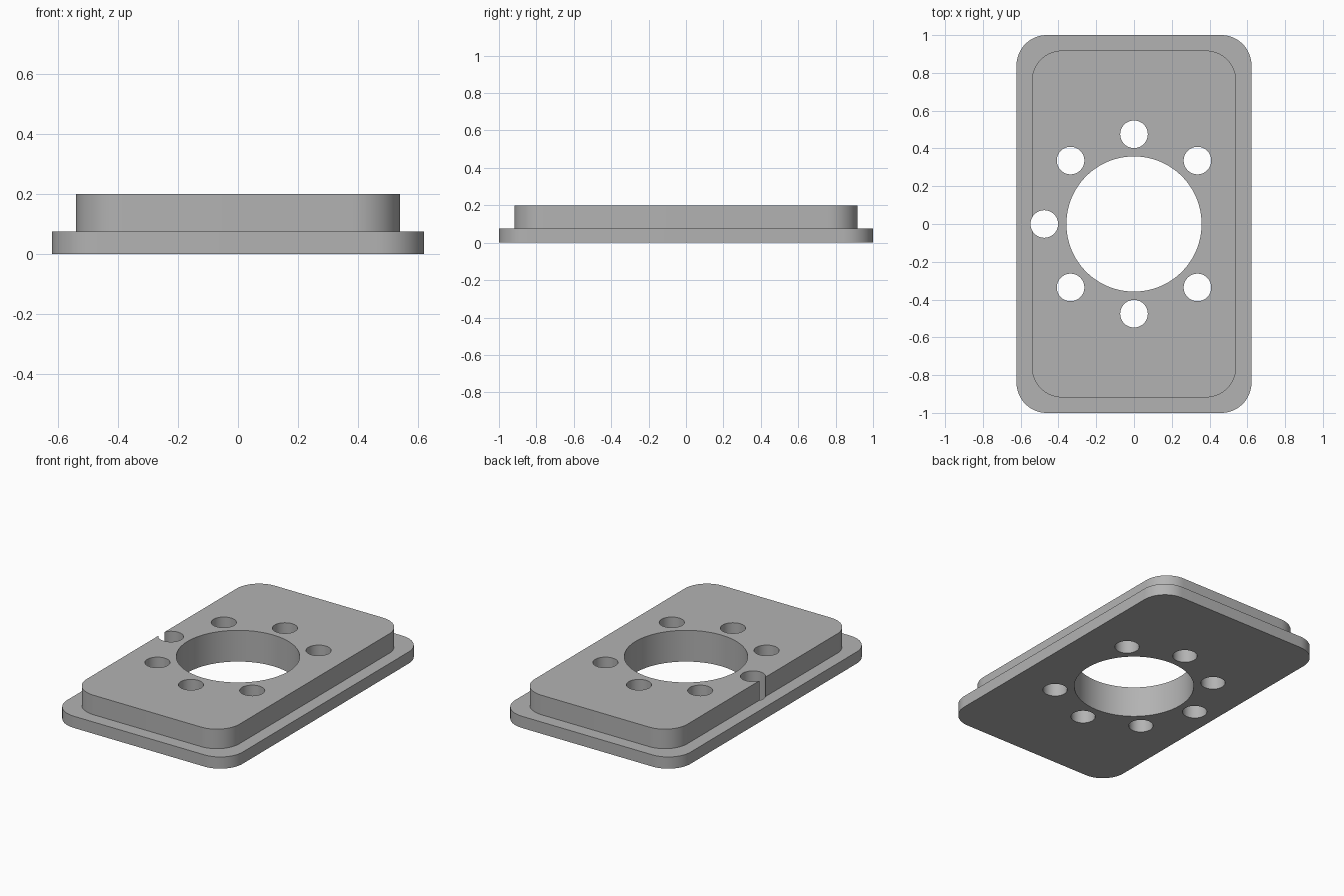
import bpy, bmesh, math

cube = bpy.data.objects.get("Cube")
if cube:
    bpy.data.objects.remove(cube, do_unlink=True)

BASE_TOP, TOP = 0.075, 0.2
CORNER, STEPS = 0.16, 16

grey = bpy.data.materials.new("plain grey")
grey.use_nodes = True
colour = (0.45, 0.45, 0.45, 1)
grey.diffuse_color = colour
grey.node_tree.nodes["Principled BSDF"].inputs["Base Color"].default_value = colour


def make_object(name, bm):
    bmesh.ops.recalc_face_normals(bm, faces=bm.faces)
    mesh = bpy.data.meshes.new(name)
    bm.to_mesh(mesh)
    bm.free()
    mesh.materials.append(grey)
    obj = bpy.data.objects.new(name, mesh)
    bpy.context.collection.objects.link(obj)
    return obj


def rounded_ring(bm, hx, hy, z):
    """Vertices of a rounded rectangle at height z."""
    ring = []
    for quarter, (sx, sy) in enumerate([(1, 1), (-1, 1), (-1, -1), (1, -1)]):
        for i in range(STEPS + 1):
            a = (quarter + i / STEPS) * math.pi / 2
            ring.append(bm.verts.new((sx * (hx - CORNER) + CORNER * math.cos(a),
                                      sy * (hy - CORNER) + CORNER * math.sin(a), z)))
    return ring


# Stepped plate: wide flange below, raised block above
bm = bmesh.new()
rings = [rounded_ring(bm, *size) for size in
         [(0.622, 1, 0), (0.622, 1, BASE_TOP), (0.541, 0.918, BASE_TOP), (0.541, 0.918, TOP)]]
for low, high in zip(rings, rings[1:]):
    for i in range(len(low)):
        j = (i + 1) % len(low)
        bm.faces.new((low[i], low[j], high[j], high[i]))
bm.faces.new(rings[0][::-1])
bm.faces.new(rings[-1])
plate = make_object("mounting_plate", bm)

# Cutters: central bore and seven bolt holes, none on the left side
bm = bmesh.new()


def add_cutter(x, y, radius, segments):
    made = bmesh.ops.create_cone(bm, cap_ends=True, segments=segments,
                                 radius1=radius, radius2=radius, depth=1)
    bmesh.ops.translate(bm, verts=made["verts"], vec=(x, y, 0))


add_cutter(0, 0, 0.358, 96)
for k in range(1, 8):
    a = k * math.pi / 4
    add_cutter(0.475 * math.cos(a), 0.475 * math.sin(a), 0.073, 48)
cutter = make_object("hole_cutter", bm)
cutter.hide_render = True

# Cut the holes, then drop the cutter
cut = plate.modifiers.new("holes", "BOOLEAN")
cut.operation = "DIFFERENCE"
cut.solver = "EXACT"
cut.object = cutter
bpy.context.view_layer.objects.active = plate
plate.select_set(True)
bpy.ops.object.modifier_apply(modifier=cut.name)
bpy.data.objects.remove(cutter, do_unlink=True)
bpy.ops.object.shade_smooth_by_angle(angle=math.radians(30))
